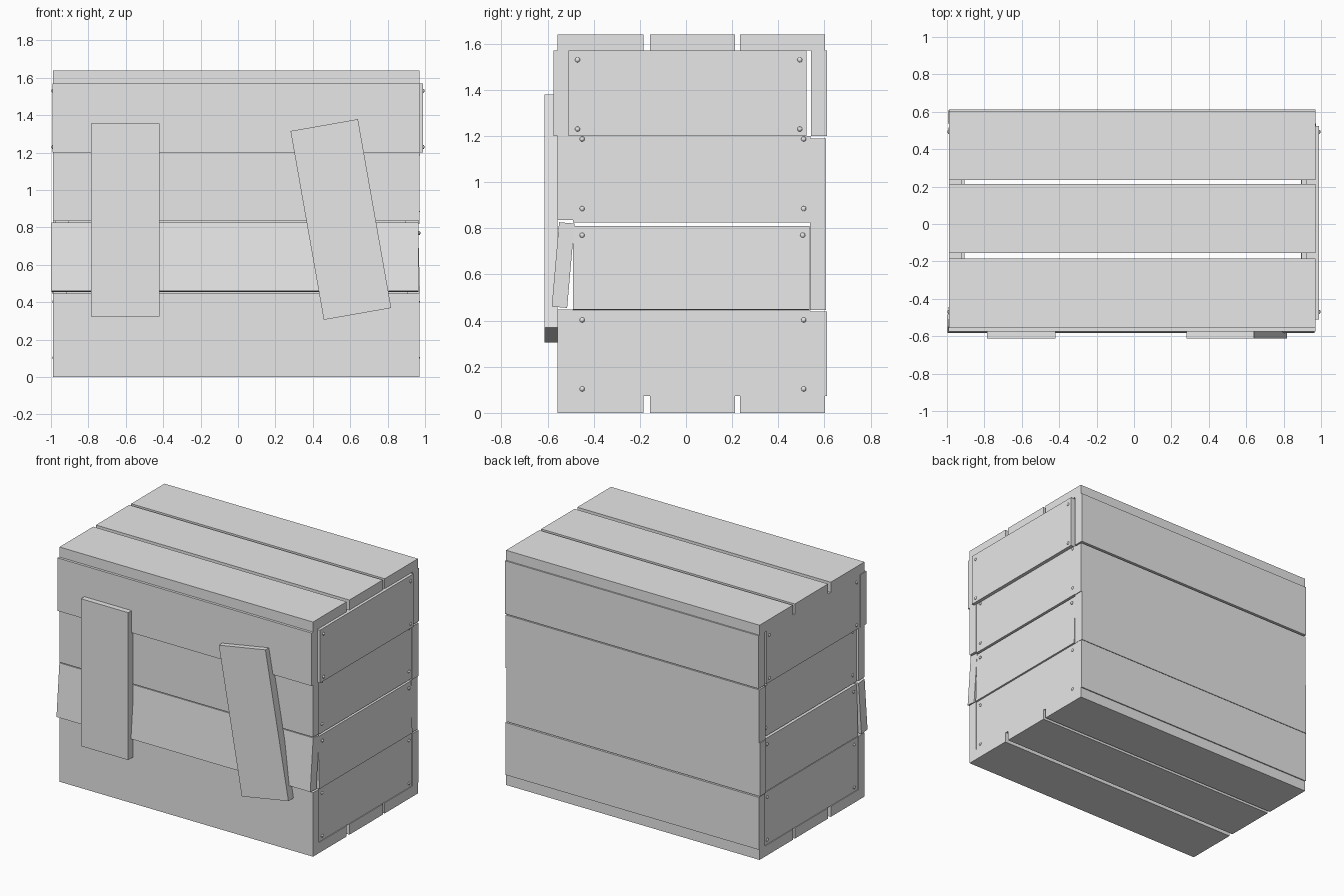
import bpy
from math import radians
from mathutils import Matrix

cube = bpy.data.objects.get("Cube")
if cube:
    bpy.data.objects.remove(cube, do_unlink=True)

grey = bpy.data.materials.new("plain_grey")
grey.use_nodes = True
grey.diffuse_color = (0.8, 0.8, 0.8, 1)
grey.node_tree.nodes["Principled BSDF"].inputs["Base Color"].default_value = (0.8, 0.8, 0.8, 1)


def plank(name, x, y, z, tilt=0, axis='X'):
    """Flat board spanning the given (min, max) ranges, tilted about its centre."""
    bpy.ops.mesh.primitive_cube_add(size=1, location=[sum(r) / 2 for r in (x, y, z)])
    ob = bpy.context.object
    ob.name = name
    size = [r[1] - r[0] for r in (x, y, z)]
    turn = Matrix.Rotation(radians(tilt), 4, axis)
    ob.data.transform(turn @ Matrix.Diagonal((*size, 1)))
    ob.data.materials.append(grey)


def nail(name, x, y, z):
    """Small domed nail head, half sunk in an end board."""
    bpy.ops.mesh.primitive_uv_sphere_add(segments=10, ring_count=6, radius=0.011, location=(x, y, z))
    ob = bpy.context.object
    ob.name = name
    ob.data.transform(Matrix.Diagonal((0.7, 1, 1, 1)))
    ob.data.materials.append(grey)
    bpy.ops.object.shade_smooth_by_angle()


LENGTH = (-0.99, 0.97)

# Floor and lid boards
for i, y in enumerate([(-0.557, -0.185), (-0.155, 0.213), (0.235, 0.602)]):
    plank(f"floor_board_{i + 1}", LENGTH, y, (0, 0.074))
    plank(f"lid_board_{i + 1}", LENGTH, y, (1.57, 1.64))

# Front boards, the second one hanging loose
plank("front_board_1", LENGTH, (-0.557, -0.49), (0.074, 0.447))
plank("front_board_2", (-0.996, 0.966), (-0.566, -0.499), (0.457, 0.824), -5, 'X')
plank("front_board_3", LENGTH, (-0.557, -0.49), (0.835, 1.2))
plank("front_board_4", (-0.993, 0.97), (-0.575, -0.508), (1.2, 1.57))

# Back boards
plank("back_board_1", LENGTH, (0.54, 0.61), (0.074, 0.44))
plank("back_board_2", (-0.995, 0.965), (0.538, 0.606), (0.446, 0.818))
plank("back_board_3", LENGTH, (0.538, 0.606), (0.818, 1.19))
plank("back_board_4", LENGTH, (0.542, 0.612), (1.2, 1.57))

# End boards with nails: y range, z range, right face, left face, tilt
ends = [
    ((-0.49, 0.54), (0.074, 0.443), 0.965, -0.985, 0),
    ((-0.49, 0.536), (0.447, 0.81), 0.968, -0.982, -1.5),
    ((-0.49, 0.54), (0.826, 1.2), 0.965, -0.975, 0),
    ((-0.51, 0.523), (1.2, 1.57), 0.99, -0.99, 0),
]
for i, (y, z, right, left, tilt) in enumerate(ends, 1):
    plank(f"right_end_board_{i}", (right - 0.07, right), y, z, tilt, 'Y')
    plank(f"left_end_board_{i}", (left, left + 0.07), y, z, -tilt, 'Y')
    heights = [z[1] - 0.04] if tilt else [z[0] + 0.03, z[1] - 0.04]
    if i == 3:
        heights = [0.885, 1.187]
    for h in heights:
        for yy in (y[0] + 0.04, y[1] - 0.03):
            nail(f"right_nail_{i}", right, yy, h)
            nail(f"left_nail_{i}", left, yy, h)

# Upright battens on the front, one slipped askew
plank("left_batten", (-0.785, -0.42), (-0.613, -0.557), (0.325, 1.355))
plank("askew_batten", (0.367, 0.733), (-0.613, -0.557), (0.33, 1.355), -10, 'Y')
